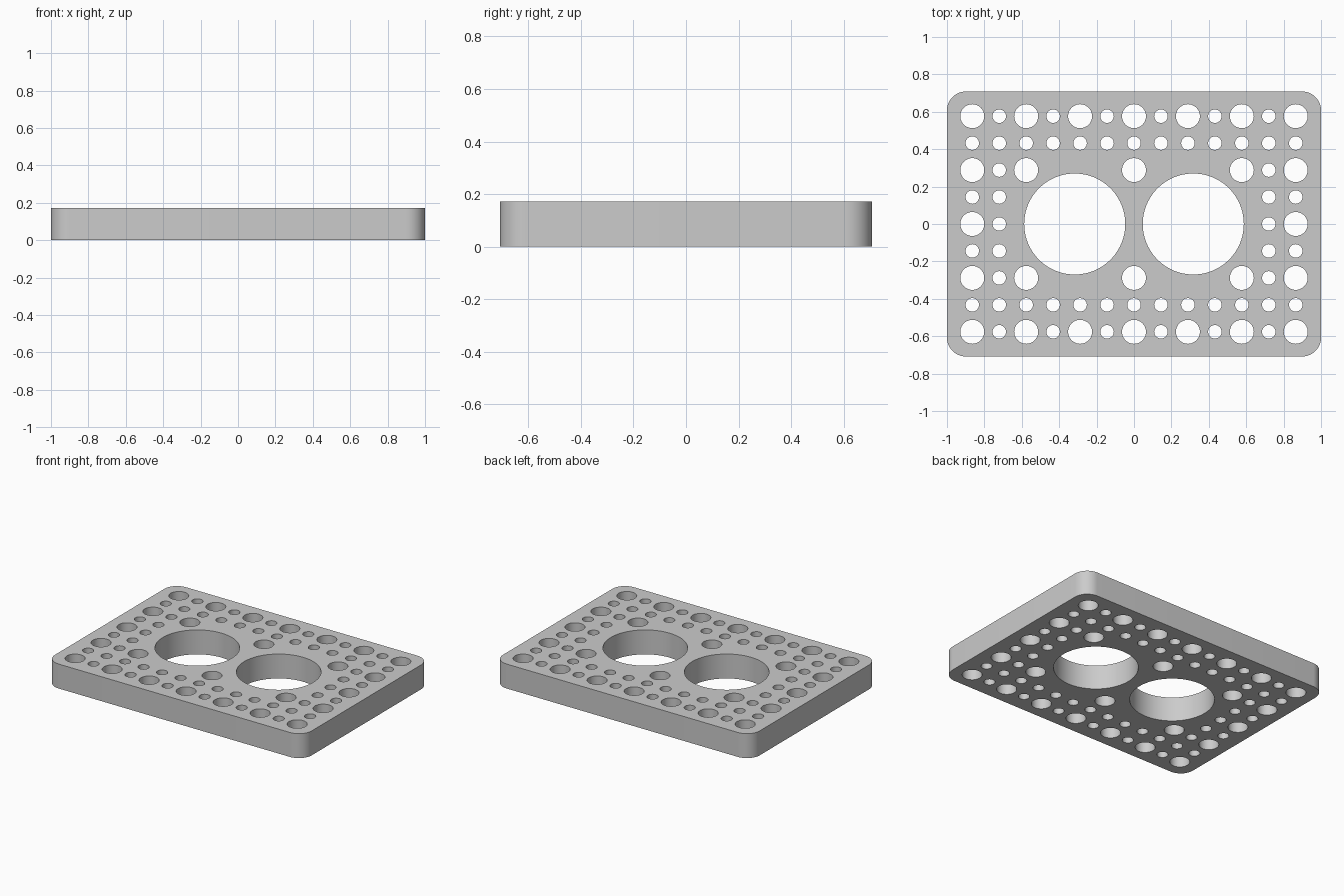
import bpy, bmesh
from math import cos, sin, pi

cube = bpy.data.objects.get("Cube")
if cube:
    bpy.data.objects.remove(cube, do_unlink=True)

HALF_X, HALF_Y, HEIGHT, CORNER = 1.0, 0.708, 0.172, 0.1
PITCH, SMALL, LARGE, BORE = 0.1441, 0.036, 0.064, 0.27

grey = bpy.data.materials.new("plain grey")
grey.use_nodes = True
colour = (0.6, 0.6, 0.6, 1)
grey.diffuse_color = colour
grey.node_tree.nodes["Principled BSDF"].inputs["Base Color"].default_value = colour

profile = bpy.data.curves.new("plate_profile", "CURVE")
profile.dimensions = "2D"
profile.fill_mode = "BOTH"
profile.extrude = HEIGHT / 2


def add_loop(points):
    spline = profile.splines.new("POLY")
    spline.points.add(len(points) - 1)
    for p, (x, y) in zip(spline.points, points):
        p.co = (x, y, 0, 1)
    spline.use_cyclic_u = True


def arc(x, y, r, start, sweep, steps):
    return [(x + r * cos(start + sweep * k / steps),
             y + r * sin(start + sweep * k / steps)) for k in range(steps + 1)]


def add_hole(x, y, r, sides):
    add_loop(arc(x, y, r, 0, 2 * pi, sides)[:-1])


# Rounded outline
outline = []
for q, (sx, sy) in enumerate([(1, 1), (-1, 1), (-1, -1), (1, -1)]):
    outline += arc(sx * (HALF_X - CORNER), sy * (HALF_Y - CORNER),
                   CORNER, q * pi / 2, pi / 2, 12)
add_loop(outline)

# Two main bores
for side in (-1, 1):
    add_hole(side * 0.317, 0, BORE, 96)

# Hole grid: large where both indices are even, otherwise small
for i in range(-6, 7):
    for j in range(-4, 5):
        rim = abs(i) >= 5 or abs(j) >= 3
        inner = abs(j) == 2 and i in (-4, 0, 4)
        if rim or inner:
            big = i % 2 == 0 and j % 2 == 0
            add_hole(i * PITCH, j * PITCH, LARGE if big else SMALL, 40 if big else 28)

# Turn the filled profile into a solid plate
plate = bpy.data.objects.new("perforated_plate", profile)
bpy.context.collection.objects.link(plate)
bpy.ops.object.select_all(action="DESELECT")
plate.select_set(True)
bpy.context.view_layer.objects.active = plate
bpy.ops.object.convert(target="MESH")
plate = bpy.context.object
plate.name = "perforated_plate"

bm = bmesh.new()
bm.from_mesh(plate.data)
bmesh.ops.remove_doubles(bm, verts=bm.verts, dist=0.0001)
bmesh.ops.translate(bm, verts=bm.verts, vec=(0, 0, HEIGHT / 2))
bmesh.ops.recalc_face_normals(bm, faces=bm.faces)
bm.to_mesh(plate.data)
bm.free()
plate.data.materials.clear()
plate.data.materials.append(grey)
bpy.ops.object.shade_smooth_by_angle(angle=pi / 6)
